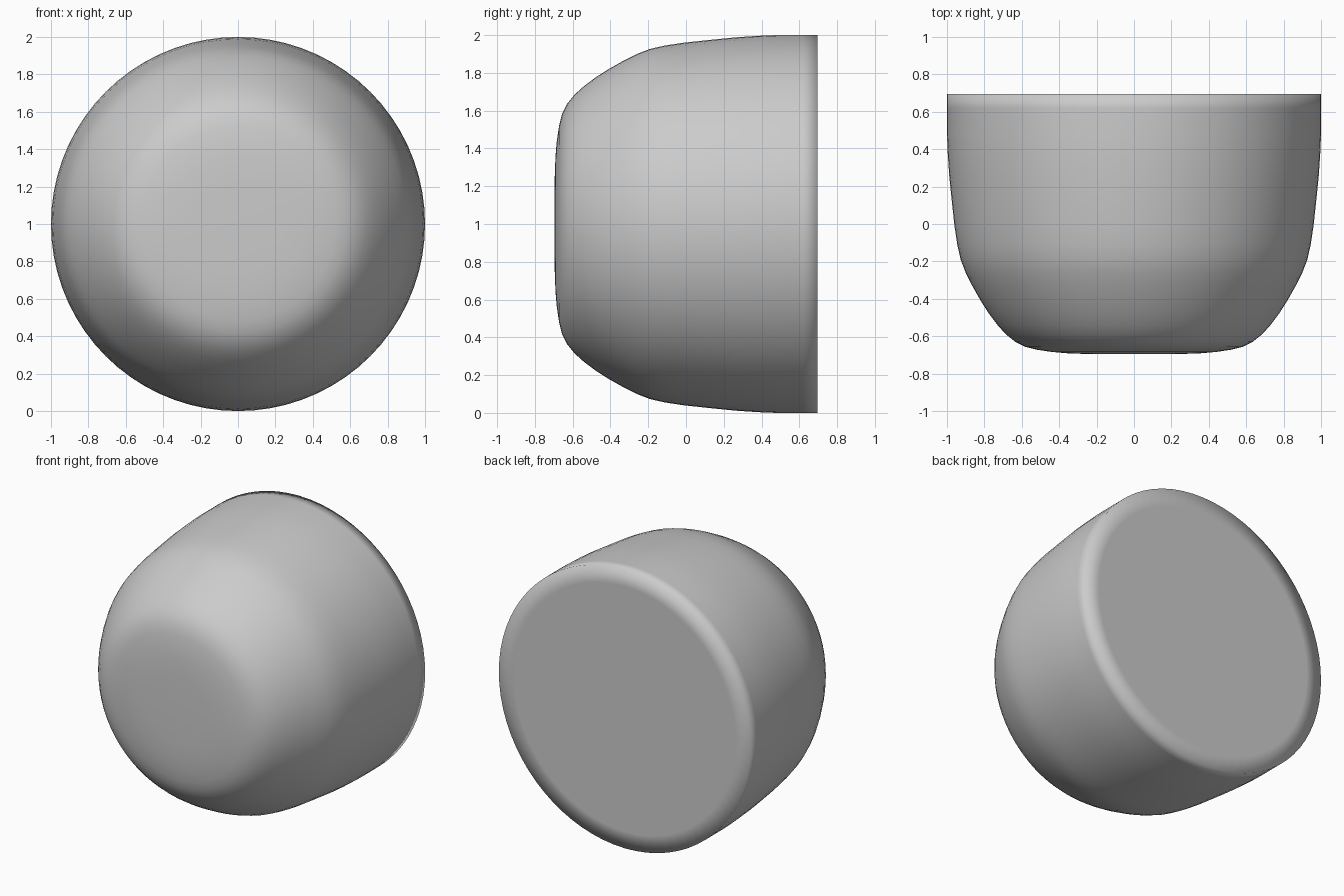
import bpy, bmesh, math
from mathutils import Matrix, Vector

if "Cube" in bpy.data.objects:
    bpy.data.objects.remove(bpy.data.objects["Cube"])

SEGMENTS = 72

# Lathe profile (radius, y) from the front centre to the back centre
PROFILE = [
    (0.0, -0.695), (0.25, -0.695), (0.36, -0.691), (0.44, -0.684),
    (0.52, -0.672), (0.58, -0.657), (0.635, -0.63), (0.685, -0.59),
    (0.73, -0.54), (0.775, -0.48), (0.82, -0.41), (0.865, -0.33),
    (0.90, -0.26), (0.927, -0.19), (0.945, -0.11), (0.96, -0.01),
    (0.975, 0.13), (0.988, 0.26), (0.996, 0.38), (1.0, 0.48),
    (1.0, 0.62), (1.0, 0.695), (0.88, 0.695), (0.0, 0.695),
]


def lathe(name, profile, centre):
    bm = bmesh.new()
    verts = [bm.verts.new((r, y, 0)) for r, y in profile]
    edges = [bm.edges.new(pair) for pair in zip(verts, verts[1:])]
    bmesh.ops.spin(bm, geom=verts + edges, cent=(0, 0, 0), axis=(0, 1, 0),
                   angle=math.tau, steps=SEGMENTS)
    bmesh.ops.remove_doubles(bm, verts=bm.verts, dist=1e-4)
    bmesh.ops.recalc_face_normals(bm, faces=bm.faces)
    for face in bm.faces:
        face.smooth = True
    bmesh.ops.transform(bm, matrix=Matrix.Translation(Vector(centre)), verts=bm.verts)
    mesh = bpy.data.meshes.new(name)
    bm.to_mesh(mesh)
    bm.free()
    obj = bpy.data.objects.new(name, mesh)
    bpy.context.collection.objects.link(obj)
    return obj


# Rounded knob body with a flat, softly shaded back
lathe("rounded_knob", PROFILE, (0, 0, 1))
